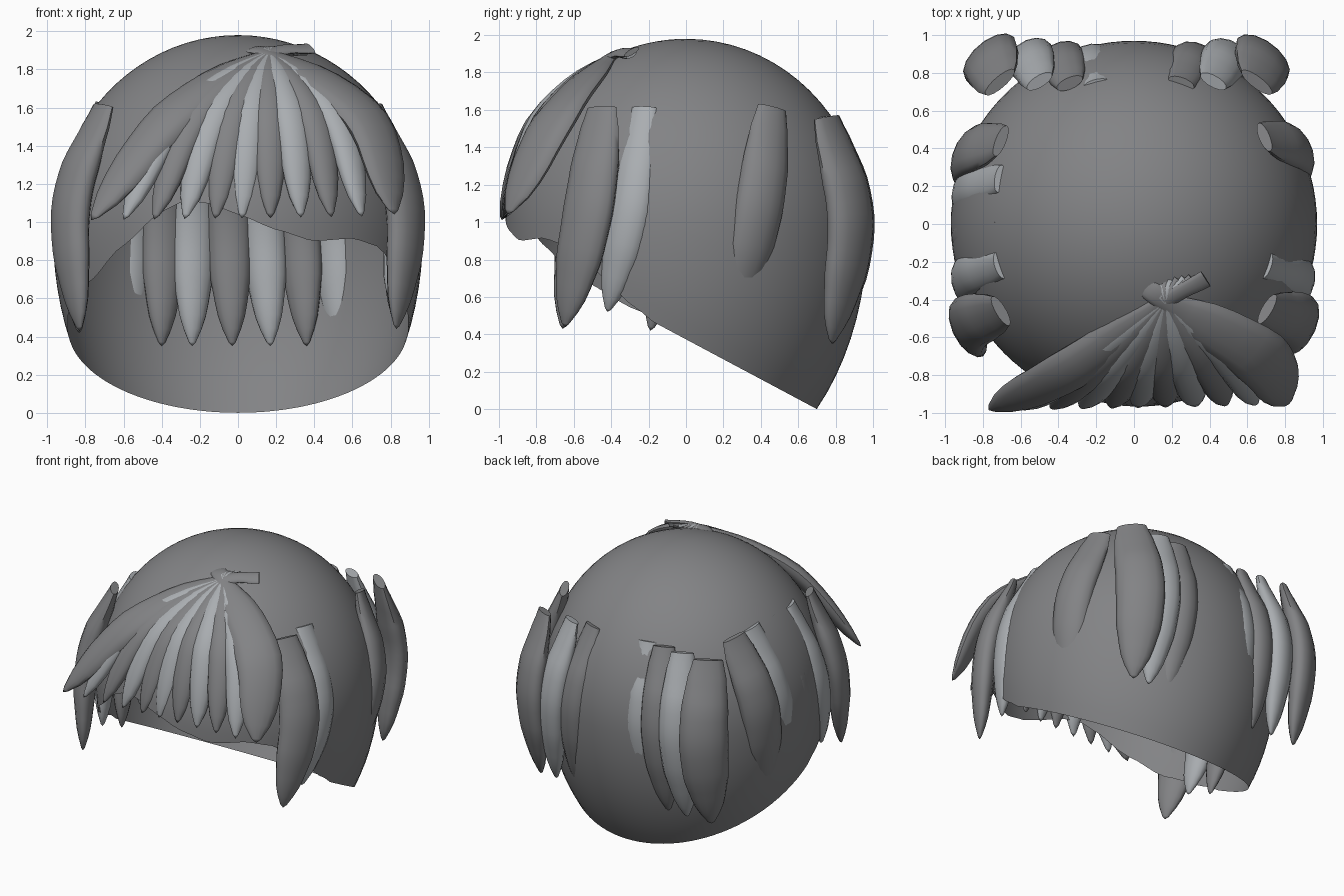
import bpy, bmesh, math
from mathutils import Vector

if "Cube" in bpy.data.objects:
    bpy.data.objects.remove(bpy.data.objects["Cube"])

CENTRE = Vector((0, 0, 1))


def material(name, rgb):
    m = bpy.data.materials.new(name)
    m.diffuse_color = (*rgb, 1)
    m.use_nodes = True
    m.node_tree.nodes["Principled BSDF"].inputs["Base Color"].default_value = m.diffuse_color
    return m


DARK = material("dark_hair", (.225, .227, .235))
LIGHT = material("light_hair", (.40, .42, .44))


def finish(bm, name, mat):
    bmesh.ops.recalc_face_normals(bm, faces=bm.faces)
    me = bpy.data.meshes.new(name)
    bm.to_mesh(me)
    bm.free()
    me.materials.append(mat)
    for p in me.polygons:
        p.use_smooth = True
    ob = bpy.data.objects.new(name, me)
    bpy.context.collection.objects.link(ob)
    bpy.context.view_layer.objects.active = ob
    ob.select_set(True)
    bpy.ops.object.shade_smooth_by_angle(angle=math.radians(50))
    ob.select_set(False)


def lerp_table(tab, x):
    for (a, u), (b, v) in zip(tab, tab[1:]):
        if x <= b:
            t = (x - a) / (b - a)
            t = t * t * (3 - 2 * t) * 0.4 + t * 0.6
            return u + (v - u) * t
    return tab[-1][1]


# Hair cap: open shell with an uneven hairline
def cap_radius(z):
    a = 1.03 if z > 0.95 else 1.37
    return 0.97 * math.sqrt(max(0, 1 - ((z - 0.95) / a) ** 2))


HAIRLINE = [(-75, .52), (-53, .70), (-38, .88), (-24, 1.06), (-17, 1.11), (-9, 1.10),
            (0, 1.04), (12, .96), (24, .90), (38, .915), (50, .87), (57, .77), (75, .52)]


def edge_z(deg):
    if -75 <= deg <= 75:
        return lerp_table(HAIRLINE, deg)
    z = 0.3
    for _ in range(12):
        y = -cap_radius(z) * math.cos(math.radians(deg))
        z = max(0, 0.4 - 0.533 * (y + 0.05))
    return z


def make_cap(seg=96, rows=28):
    bm = bmesh.new()
    top = bm.verts.new((0, 0, 1.98))
    cols = []
    for i in range(seg):
        deg = -180 + 360 * i / seg
        t = math.radians(deg)
        ze = edge_z(deg)
        # even angular steps from crown to hairline
        a_end = math.acos((ze - 0.95) / (1.03 if ze > 0.95 else 1.37))
        col = []
        for j in range(1, rows + 1):
            c = math.cos(a_end * j / rows)
            z = 0.95 + c * (1.03 if c > 0 else 1.37)
            r = cap_radius(z)
            col.append(bm.verts.new((r * math.sin(t), -r * math.cos(t), z)))
        cols.append(col)
    for i in range(seg):
        a, b = cols[i], cols[(i + 1) % seg]
        bm.faces.new((top, a[0], b[0]))
        for j in range(rows - 1):
            bm.faces.new((a[j], a[j + 1], b[j + 1], b[j]))
    finish(bm, "hair_cap", DARK)


# Lock of hair: flattened tapering tube along a smooth path
def spline(pts, t):
    p = [Vector(q) for q in pts]
    p = [2 * p[0] - p[1]] + p + [2 * p[-1] - p[-2]]
    n = len(p) - 3
    i = min(int(t * n), n - 1)
    u = t * n - i
    a, b, c, d = p[i:i + 4]
    return 0.5 * (2 * b + (c - a) * u + (2 * a - 5 * b + 4 * c - d) * u * u
                  + (3 * b - a - 3 * c + d) * u ** 3)


def make_lock(name, pts, width, thick, taper, mat, rings=20, sides=14):
    bm = bmesh.new()
    loops = []
    for k in range(rings):
        t = 0.985 * k / (rings - 1)
        p = spline(pts, t)
        tan = (spline(pts, min(1, t + .01)) - spline(pts, max(0, t - .01))).normalized()
        side = tan.cross(p - CENTRE).normalized()
        out = side.cross(tan).normalized()
        s = lerp_table(taper, t)
        th = thick * s * min(1, .6 + 1.3 * t)   # thinner towards the root
        loops.append([bm.verts.new(p + side * (width * s * math.cos(a)) + out * (th * math.sin(a)))
                      for a in (2 * math.pi * m / sides for m in range(sides))])
    for a, b in zip(loops, loops[1:]):
        for m in range(sides):
            n = (m + 1) % sides
            bm.faces.new((a[m], a[n], b[n], b[m]))
    bm.faces.new(loops[0])
    tip = bm.verts.new(pts[-1])
    for m in range(sides):
        bm.faces.new((loops[-1][m], loops[-1][(m + 1) % sides], tip))
    finish(bm, name, mat)


FRINGE = [(0, .40), (.2, .34), (.33, .36), (.5, .85), (.68, 1), (.85, .86), (.94, .55), (1, .12)]
LOCK = [(0, .6), (.12, .8), (.3, .96), (.5, 1), (.7, .93), (.85, .68), (.95, .36), (1, .08)]

make_cap()

# Fringe fanning out from the parting, dark and light in turn
TIPS = [-.77, -.60, -.44, -.28, -.12, .02, .17, .33, .49, .65, .82]
for i, x in enumerate(TIPS):
    f = i / (len(TIPS) - 1)
    first, last = i == 0, i == len(TIPS) - 1
    root = (.38 - .34 * f, -.29 - .02 * f, 1.91 if first else 1.895)
    cross = (.15 + .03 * f, -.42, 1.87)
    k = .54 if first else (.76 if last else .62 + .1 * f)
    mid = (.16 + (x - .16) * k, -.77 + .07 * max(0, f - .7) / .3, 1.55)
    w = .16 if last else (.13 if first else .094)
    tip = (x, -.985 + .03 * f, 1.04 if last else 1.01 + .02 * f)
    make_lock(f"fringe_lock_{i}", [root, cross, mid, tip], w, .062, FRINGE, LIGHT if i % 2 else DARK)

# Side locks: (side, top y, half width, outward shift, tip z, material)
SIDE = [(1, -.45, .15, -.005, .44, DARK), (1, -.22, .12, -.01, .52, LIGHT),
        (1, .22, .08, -.04, .6, LIGHT), (1, .46, .14, -.02, .5, DARK),
        (-1, .44, .15, -.005, .42, DARK), (-1, .24, .125, .0, .5, LIGHT), (-1, .01, .12, .0, .42, DARK),
        (-1, -.22, .12, .0, .52, LIGHT), (-1, -.46, .15, -.005, .43, DARK)]
for i, (s, y, w, d, z, mat) in enumerate(SIDE):
    make_lock(f"side_lock_{i}",
              [(s * (.71 + d), y, 1.61), (s * (.88 + d), y - .07, 1.08), (s * (.835 + d), y - .20, z)],
              w, .082, LOCK, mat)

# Back locks, dark and light in turn: (top x, tip x, half width, outward shift)
BACK = [(-.71, -.76, .17, -.005), (-.50, -.56, .13, .0), (-.34, -.40, .125, -.01),
        (-.20, -.24, .12, -.02), (-.06, -.03, .12, -.035), (.08, .17, .12, -.02),
        (.25, .36, .12, -.01), (.42, .53, .13, .0), (.65, .66, .17, -.005)]
for i, (x, x2, w, d) in enumerate(BACK):
    make_lock(f"back_lock_{i}",
              [(x, .755 + d, 1.56), ((x + x2) / 2 * 1.04, .885 + d, 1.0), (x2, .785 + d, .35)],
              w, .088, LOCK, LIGHT if i % 2 else DARK)
